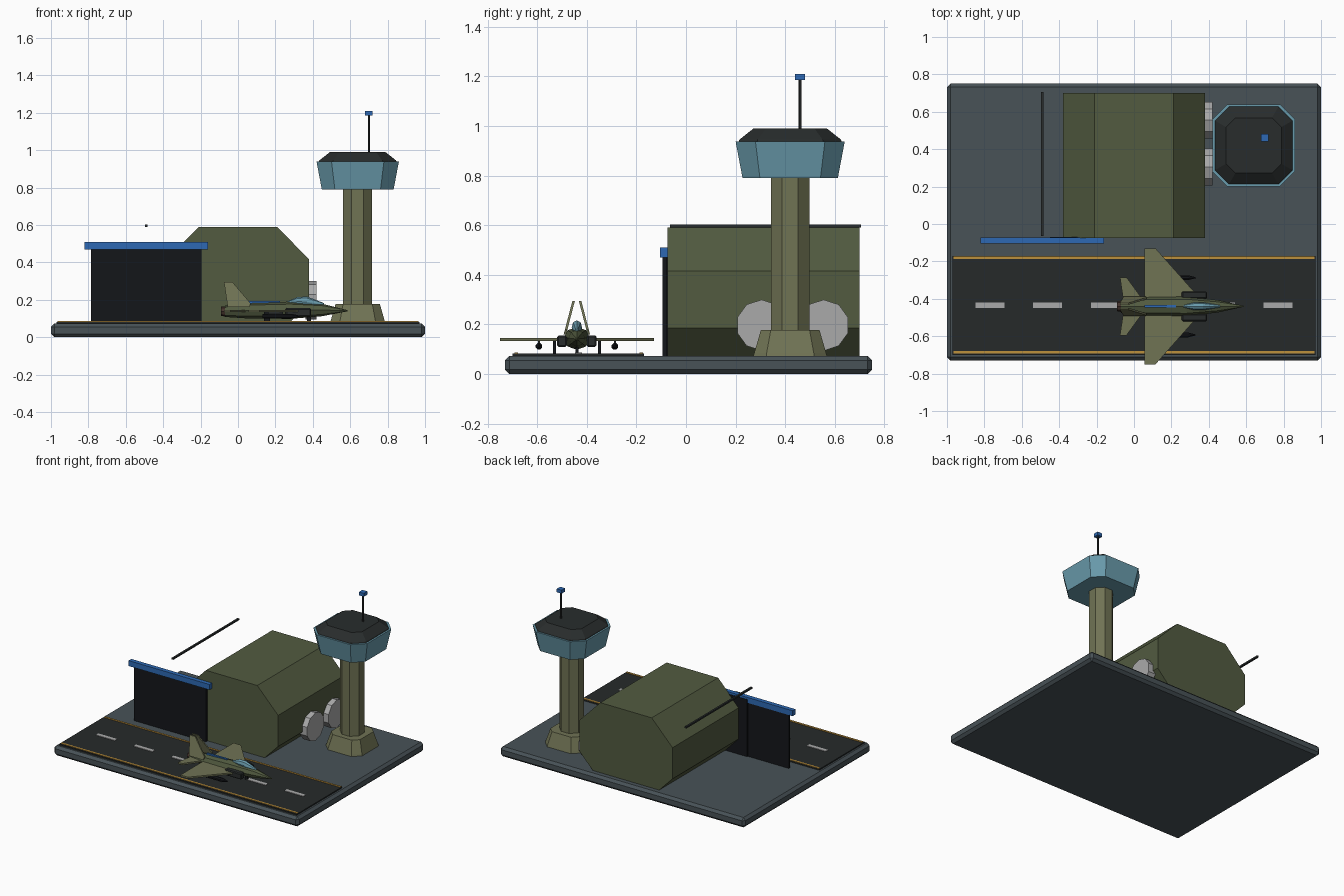
import bpy, bmesh
from math import cos, sin, pi
from mathutils import Matrix

if "Cube" in bpy.data.objects:
    bpy.data.objects.remove(bpy.data.objects["Cube"])


def mat(name, r, g, b):
    m = bpy.data.materials.new(name)
    m.diffuse_color = [((c / 255 + 0.055) / 1.055) ** 2.4 for c in (r, g, b)] + [1]
    m.use_nodes = True
    m.node_tree.nodes["Principled BSDF"].inputs["Base Color"].default_value = m.diffuse_color
    return m


SLATE = mat("slate", 72, 82, 87)
ASPHALT = mat("asphalt", 38, 42, 42)
YELLOW = mat("yellow", 190, 145, 60)
WHITE = mat("white", 170, 170, 170)
GREEN = mat("green", 82, 91, 64)
OLIVE = mat("olive", 112, 115, 84)
DARK = mat("dark", 40, 44, 44)
BLACK = mat("black", 20, 22, 26)
BLUE = mat("blue", 45, 105, 180)
GLASS = mat("glass", 105, 155, 172)
BROWN = mat("brown", 70, 52, 45)


def finish(name, bm, m):
    bmesh.ops.recalc_face_normals(bm, faces=bm.faces)
    me = bpy.data.meshes.new(name)
    bm.to_mesh(me)
    bm.free()
    me.materials.append(m)
    ob = bpy.data.objects.new(name, me)
    bpy.context.collection.objects.link(ob)
    return ob


def loft(name, rings, m):
    """Skin a list of equal-length point rings and cap both ends."""
    bm = bmesh.new()
    vs = [[bm.verts.new(p) for p in r] for r in rings]
    n = len(vs[0])
    for a, b in zip(vs, vs[1:]):
        for i in range(n):
            j = (i + 1) % n
            bm.faces.new((a[i], a[j], b[j], b[i]))
    bm.faces.new(vs[0])
    bm.faces.new(vs[-1])
    return finish(name, bm, m)


def box(name, x, y, z, m, bevel=0):
    ring = lambda h: [(x[0], y[0], h), (x[1], y[0], h), (x[1], y[1], h), (x[0], y[1], h)]
    ob = loft(name, [ring(z[0]), ring(z[1])], m)
    if bevel:
        mod = ob.modifiers.new("bevel", "BEVEL")
        mod.width, mod.segments = bevel, 1
    return ob


def rod(name, a, b, axis, r, m, n=8, taper=None):
    """Cylinder along axis x or z; a is the start centre, b the end coordinate."""
    rings = []
    for end, rad in ((a["xyz".index(axis)], r), (b, taper or r)):
        ring = []
        for i in range(n):
            t = 2 * pi * (i + 0.5) / n
            u, v = rad * cos(t), rad * sin(t)
            ring.append((end, a[1] + u, a[2] + v) if axis == "x" else (a[0] + u, a[1] + v, end))
        rings.append(ring)
    return loft(name, rings, m)


def chamfered(h, c, z, cx=0.64, cy=0.42):
    """Square ring with cut corners, used for the tower."""
    k = h - c
    return [(cx + u, cy + v, z) for u, v in
            ((h, -k), (h, k), (k, h), (-k, h), (-h, k), (-h, -k), (-k, -h), (k, -h))]


# Ground slab and runway
box("base_slab", (-1, 1), (-0.73, 0.75), (0, 0.073), SLATE, 0.018)
box("runway", (-0.97, 0.97), (-0.70, -0.17), (0.065, 0.082), ASPHALT)
for i, y in enumerate((-0.685, -0.18)):
    box(f"runway_edge_line_{i}", (-0.965, 0.965), (y - 0.007, y + 0.007), (0.078, 0.086), YELLOW)
for i in range(6):
    x = -0.77 + i * 0.308
    box(f"runway_dash_{i}", (x - 0.077, x + 0.077), (-0.448, -0.42), (0.078, 0.086), WHITE)

# Hangar: block with large chamfers running front to back
profile = [(-0.21, 0.01), (0.21, 0.01), (0.38, 0.185), (0.38, 0.415),
           (0.21, 0.59), (-0.21, 0.59), (-0.38, 0.415), (-0.38, 0.185)]
loft("hangar", [[(x, y, z) for x, z in profile] for y in (-0.075, 0.70)], GREEN)
box("hangar_door", (-0.785, -0.195), (-0.095, -0.078), (0.07, 0.48), BLACK)
box("hangar_inner_door", (-0.45, -0.22), (-0.08, -0.07), (0.07, 0.495), BLACK)
box("door_rail", (-0.82, -0.16), (-0.105, -0.073), (0.47, 0.51), BLUE)
box("roof_bar", (-0.497, -0.483), (-0.065, 0.705), (0.59, 0.602), DARK)
for i, y in enumerate((0.305, 0.555)):
    rod(f"vent_disc_{i}", (0.36, y, 0.197), 0.42, "x", 0.103, WHITE, 10)

# Control tower
loft("tower_foot", [chamfered(0.152, 0.055, 0.06), chamfered(0.145, 0.05, 0.085),
                    chamfered(0.118, 0.04, 0.178)], OLIVE)
rod("tower_shaft", (0.64, 0.42, 0.16), 0.80, "z", 0.084, OLIVE)
loft("tower_cab", [chamfered(0.192, 0.07, 0.79), chamfered(0.22, 0.08, 0.938)], GLASS)
loft("tower_roof", [chamfered(0.21, 0.076, 0.93), chamfered(0.205, 0.074, 0.945),
                    chamfered(0.148, 0.05, 0.99)], DARK)
rod("antenna", (0.70, 0.46, 0.98), 1.19, "z", 0.006, DARK, 6)
box("antenna_beacon", (0.68, 0.72), (0.44, 0.48), (1.185, 1.21), BLUE)

# Jet: faceted fuselage, nose towards +x
CY = -0.44


def hull(name, sections, m, n=8):
    """Sections are (x, half width, low z, high z)."""
    rings = []
    for x, w, lo, hi in sections:
        rings.append([(x, CY + w * cos(2 * pi * i / n),
                       (lo + hi) / 2 + (hi - lo) / 2 * sin(2 * pi * i / n)) for i in range(n)])
    return loft(name, rings, m)


hull("jet_fuselage", [(-0.07, 0.036, 0.108, 0.168), (0.05, 0.05, 0.1, 0.183),
                      (0.28, 0.053, 0.098, 0.19), (0.45, 0.033, 0.112, 0.178),
                      (0.585, 0.003, 0.138, 0.145)], GREEN)
hull("jet_nozzle", [(-0.09, 0.026, 0.113, 0.163), (-0.06, 0.032, 0.11, 0.166)], BROWN)
hull("jet_canopy", [(0.265, 0.006, 0.178, 0.192), (0.32, 0.02, 0.165, 0.215),
                    (0.37, 0.021, 0.16, 0.217), (0.46, 0.006, 0.165, 0.182)], GLASS)
box("jet_spine_stripe", (0.055, 0.225), (CY - 0.007, CY + 0.007), (0.17, 0.192), BLUE)

# Paired jet parts
wing = [(0.055, 0.31), (0.115, 0.31), (0.315, 0.085), (0.38, 0.02), (0.055, 0.02)]
tailplane = [(-0.075, 0.155), (-0.04, 0.155), (0.04, 0.045), (0.04, 0.02), (-0.055, 0.02)]
fin = [(-0.075, 0.295), (-0.03, 0.295), (0.068, 0.18), (0.06, 0.16), (-0.055, 0.16)]
for side, s in (("right", -1), ("left", 1)):
    for name, pts in (("wing", wing), ("tailplane", tailplane)):
        loft(f"jet_{name}_{side}", [[(x, CY + s * y, z) for x, y in pts]
                                    for z in (0.134, 0.146)], OLIVE)
    loft(f"jet_fin_{side}", [[(x, CY + s * (0.013 + (0.295 - z) * 0.26 + d), z) for x, z in fin]
                             for d in (-0.005, 0.005)], OLIVE)

    def span(a, b):
        return sorted((CY + s * a, CY + s * b))
    box(f"jet_intake_{side}", (0.255, 0.39), span(0.04, 0.08), (0.11, 0.155), DARK, 0.006)
    hull_y = CY + s * 0.153
    rod(f"jet_store_{side}", (0.13, hull_y, 0.112), 0.29, "x", 0.014, BLACK)
    rod(f"jet_store_tip_{side}", (0.29, hull_y, 0.112), 0.33, "x", 0.014, BLACK, 8, 0.003)
    box(f"jet_pylon_{side}", (0.16, 0.24), span(0.149, 0.157), (0.115, 0.137), DARK)
    box(f"jet_main_gear_{side}", (0.14, 0.17), span(0.085, 0.097), (0.08, 0.137), BLACK)
box("jet_nose_gear", (0.37, 0.39), (CY - 0.006, CY + 0.006), (0.08, 0.115), BLACK)
